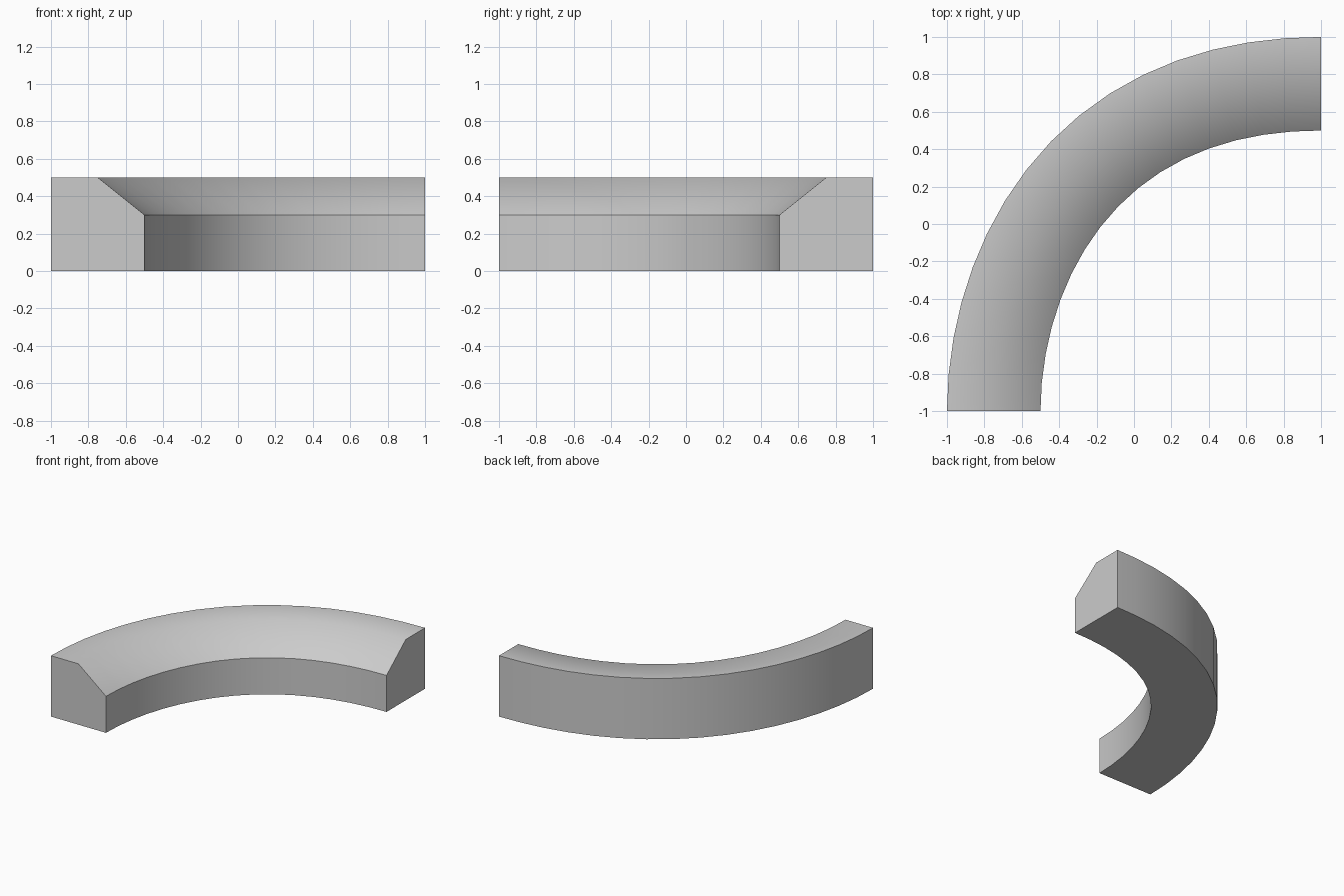
import bpy
import bmesh
import math
from mathutils import Vector
from mathutils.geometry import interpolate_bezier

cube = bpy.data.objects.get("Cube")
if cube:
    bpy.data.objects.remove(cube, do_unlink=True)

STEPS = 16
FINE = 800
# Cross-section as (outward offset, height): flat outer top, sloped inner top
PROFILE = [(0.25, 0), (0.25, 0.5), (0, 0.5), (-0.25, 0.3), (-0.25, 0)]

grey = bpy.data.materials.new("light grey")
grey.use_nodes = True
colour = (0.6, 0.6, 0.6, 1)
grey.diffuse_color = colour
grey.node_tree.nodes["Principled BSDF"].inputs["Base Color"].default_value = colour

# Centre line of the bend, with a longer handle at the far end
path = interpolate_bezier(Vector((-0.75, -1, 0)), Vector((-0.75, -0.25, 0)),
                          Vector((-0.3, 0.75, 0)), Vector((1, 0.75, 0)), FINE + 1)
lengths = [0]
for p, q in zip(path, path[1:]):
    lengths.append(lengths[-1] + (q - p).length)


def station(i):
    """Point and outward direction at an even distance along the path."""
    goal = lengths[-1] * i / STEPS
    j = min(range(FINE + 1), key=lambda n: abs(lengths[n] - goal))
    if i == 0:
        return path[0], Vector((-1, 0, 0))
    if i == STEPS:
        return path[-1], Vector((0, 1, 0))
    tangent = (path[j + 1] - path[j - 1]).normalized()
    return path[j], Vector((-tangent.y, tangent.x, 0))


# Sweep the cross-section along the centre line
bm = bmesh.new()
rings = []
for i in range(STEPS + 1):
    point, outward = station(i)
    rings.append([bm.verts.new(point + outward * r + Vector((0, 0, z))) for r, z in PROFILE])
count = len(PROFILE)
for a, b in zip(rings, rings[1:]):
    for k in range(count):
        n = (k + 1) % count
        bm.faces.new((a[k], a[n], b[n], b[k]))

# End caps
bm.faces.new(rings[0])
bm.faces.new(rings[-1])
bmesh.ops.recalc_face_normals(bm, faces=bm.faces)

mesh = bpy.data.meshes.new("curved_curb")
bm.to_mesh(mesh)
bm.free()
mesh.materials.append(grey)
curb = bpy.data.objects.new("curved_curb", mesh)
bpy.context.collection.objects.link(curb)

# Smooth the curve and the top bevel, keep the right-angled edges sharp
bpy.ops.object.select_all(action="DESELECT")
curb.select_set(True)
bpy.context.view_layer.objects.active = curb
bpy.ops.object.shade_smooth_by_angle(angle=math.radians(45))
